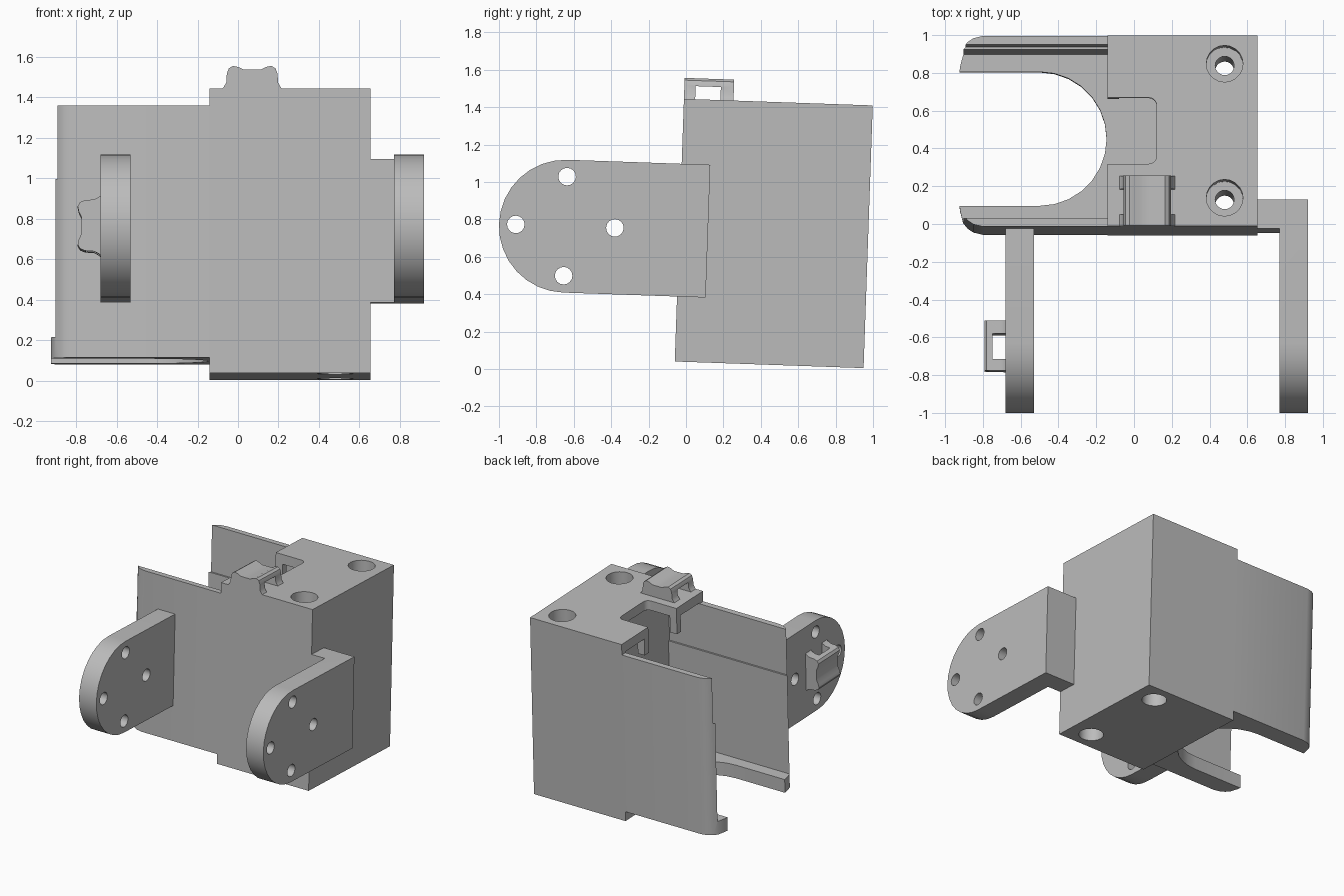
import bpy, bmesh
from math import sin, cos, pi, radians
from mathutils import Matrix

if "Cube" in bpy.data.objects:
    bpy.data.objects.remove(bpy.data.objects["Cube"])

grey = bpy.data.materials.new("plain grey")
grey.use_nodes = True
grey.diffuse_color = (0.5, 0.5, 0.5, 1)
grey.node_tree.nodes["Principled BSDF"].inputs["Base Color"].default_value = (0.5, 0.5, 0.5, 1)

# Everything is built upright, then leaned back slightly at the end
LEAN = Matrix.Translation((0, -0.06, 0.04)) @ Matrix.Rotation(radians(-2), 4, 'X')
DEPTH, HEIGHT = 1.01, 1.405
MID_Y, MID_Z = DEPTH / 2, HEIGHT / 2
parts = []


def prism(name, outline, axis, lo, hi):
    """Extrude a flat outline along x, y or z."""
    place = {'x': lambda a, b, t: (t, a, b),
             'y': lambda a, b, t: (a, t, b),
             'z': lambda a, b, t: (a, b, t)}[axis]
    bm = bmesh.new()
    low = [bm.verts.new(place(a, b, lo)) for a, b in outline]
    high = [bm.verts.new(place(a, b, hi)) for a, b in outline]
    bm.faces.new(low)
    bm.faces.new(high)
    n = len(outline)
    for i in range(n):
        j = (i + 1) % n
        bm.faces.new((low[i], low[j], high[j], high[i]))
    bmesh.ops.recalc_face_normals(bm, faces=bm.faces)
    mesh = bpy.data.meshes.new(name)
    bm.to_mesh(mesh)
    bm.free()
    mesh.materials.append(grey)
    obj = bpy.data.objects.new(name, mesh)
    bpy.context.collection.objects.link(obj)
    return obj


def block(name, x, y, z):
    return prism(name, [(x[0], y[0]), (x[1], y[0]), (x[1], y[1]), (x[0], y[1])], 'z', *z)


def arc(cx, cy, r, start, end, steps):
    return [(cx + r * cos(start + (end - start) * i / steps),
             cy + r * sin(start + (end - start) * i / steps)) for i in range(steps + 1)]


def disc(cx, cy, r, steps=20):
    return arc(cx, cy, r, 0, 2 * pi, steps)[:-1]


def combine(obj, tool, operation='DIFFERENCE'):
    mod = obj.modifiers.new("cut", 'BOOLEAN')
    mod.operation, mod.solver, mod.object = operation, 'EXACT', tool
    graph = bpy.context.evaluated_depsgraph_get()
    mesh = bpy.data.meshes.new_from_object(obj.evaluated_get(graph))
    obj.modifiers.clear()
    obj.data = mesh
    bpy.data.objects.remove(tool)


# Housing: deep block with a shorter, round-nosed sleeve to the right
housing = block("housing", (-0.14, 0.655), (0, DEPTH), (0, HEIGHT))
nose = [(-0.80, 0), (-0.85, 0.012), (-0.88, 0.032), (-0.905, 0.062), (-0.92, 0.12), (-0.925, 0.155)]
sleeve = [(0, 0)] + nose + [(x, DEPTH - y) for x, y in reversed(nose)] + [(0, DEPTH)]
combine(housing, prism("sleeve", sleeve, 'z', 0.075, 1.322), 'UNION')

# Stepped cavity, leaving thin side walls and a floor
for wall, z in ((0.058, (0.18, 0.965)), (0.045, (0.96, 1.33))):
    combine(housing, block("cavity", (-1.2, 0.13), (wall, DEPTH - wall), z))

# Round-ended opening in the floor
opening = [(-1.2, MID_Y - 0.355)] + arc(-0.5, MID_Y, 0.355, -pi / 2, pi / 2, 14) + [(-1.2, MID_Y + 0.355)]
combine(housing, prism("floor_opening", opening, 'z', 0, 0.3))

# Cable notch in the top plate with rounded inner corners
notch = ([(-0.3, MID_Y - 0.175)] + arc(0.08, MID_Y - 0.135, 0.04, -pi / 2, 0, 4)
         + arc(0.08, MID_Y + 0.135, 0.04, 0, pi / 2, 4) + [(-0.3, MID_Y + 0.175)])
combine(housing, prism("notch", notch, 'z', 1.25, 1.5))

# Counterbored screw holes
for y in (0.15, DEPTH - 0.15):
    for r, z in ((0.05, (-0.1, 1.5)), (0.097, (1.1, 1.5)), (0.09, (-0.1, 0.3))):
        combine(housing, prism("screw_hole", disc(0.48, y, r), 'z', *z))
parts.append(housing)

# Small tabs hanging under the top plate beside the notch
for side in (-1, 1):
    y = MID_Y + side * 0.2
    parts.append(block("notch_tab", (-0.14, -0.08), (y - 0.025, y + 0.025), (1.2, 1.34)))


# Round-ended arms with four screw holes
def arm(name, x, back):
    cy, r = -0.61, 0.355
    outline = arc(cy, MID_Z, r, pi / 2, 3 * pi / 2, 16) + [(back, MID_Z - r), (back, MID_Z + r)]
    obj = prism(name, outline, 'x', *x)
    for i in range(4):
        a = i * pi / 2
        hole = disc(cy + 0.265 * cos(a), MID_Z + 0.265 * sin(a), 0.047, 16)
        combine(obj, prism("hole", hole, 'x', x[0] - 0.1, x[1] + 0.1))
    return obj


left_arm = arm("left_arm", (0.77, 0.92), 0.153)
combine(left_arm, block("spacer", (0.65, 0.8), (0, 0.153), (MID_Z - 0.355, MID_Z + 0.355)), 'UNION')
parts += [left_arm, arm("right_arm", (-0.68, -0.53), 0.02)]

# Cable guides: saddle-topped bridges with a tunnel
half = [(0.155, -0.01), (0.14, 0.008), (0.128, 0.03), (0.125, 0.075), (0.115, 0.1),
        (0.095, 0.112), (0.07, 0.107), (0.04, 0.093)]
saddle = half + [(-u, h) for u, h in reversed(half)]


def guide(name, turn):
    obj = prism(name, saddle, 'y', 0, 0.265)
    combine(obj, block("tunnel", (-0.3, 0.3), (0.06, 0.195), (-0.05, 0.07)))
    obj.data.transform(turn)
    parts.append(obj)


guide("top_cable_guide", Matrix.Translation((0.07, 0, HEIGHT)))
guide("arm_cable_guide", Matrix.Translation((-0.68, -0.745, MID_Z)) @ Matrix.Rotation(-pi / 2, 4, 'Y'))

# Lean the assembly and shade the curved faces
bpy.ops.object.select_all(action='DESELECT')
for obj in parts:
    obj.data.transform(LEAN)
    obj.select_set(True)
    bpy.context.view_layer.objects.active = obj
bpy.ops.object.shade_smooth_by_angle(angle=radians(30))
